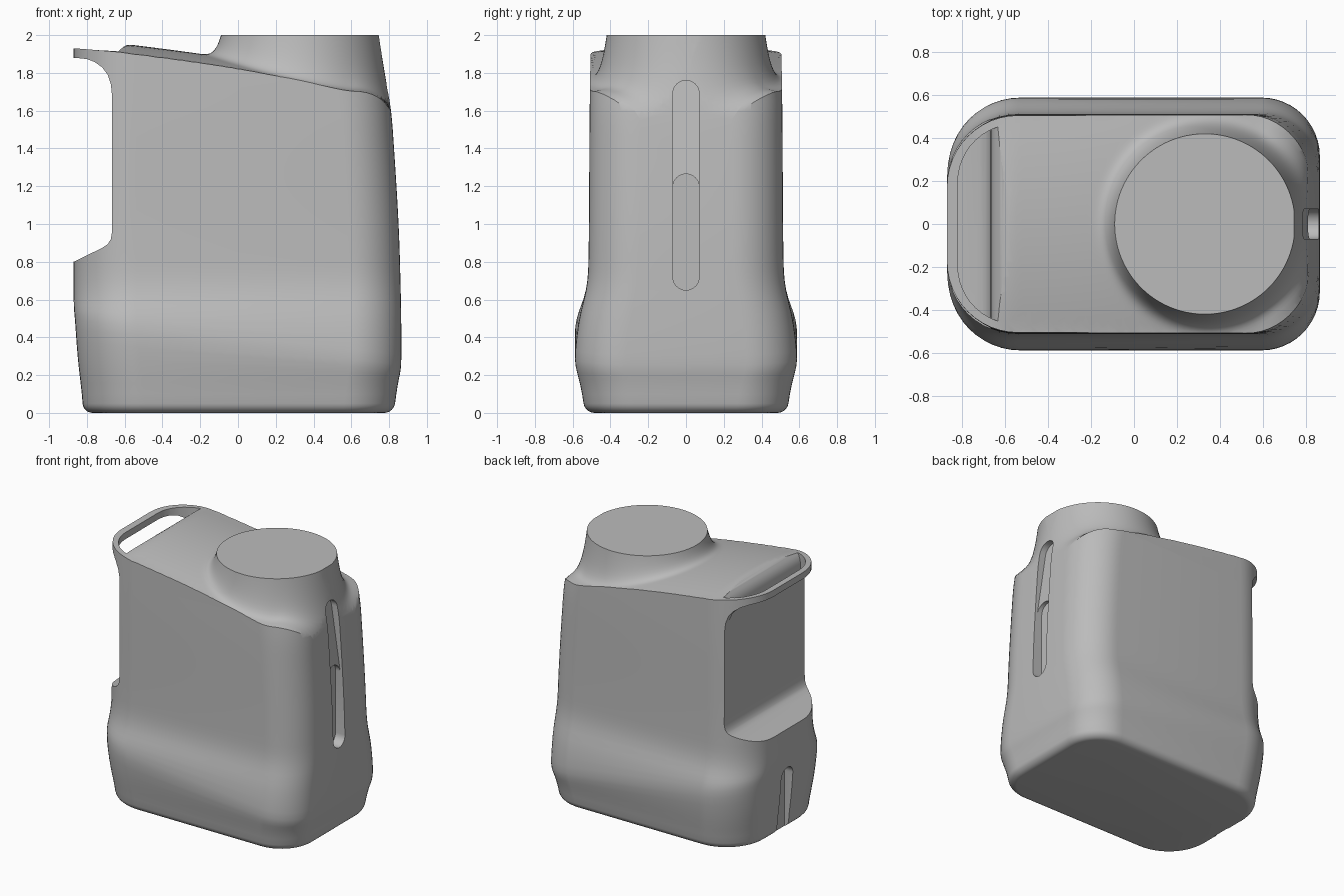
import bpy, bmesh, math

if "Cube" in bpy.data.objects:
    bpy.data.objects.remove(bpy.data.objects["Cube"], do_unlink=True)

grey = bpy.data.materials.new("plain grey")
grey.use_nodes = True
grey.diffuse_color = (0.5, 0.5, 0.5, 1)
grey.node_tree.nodes["Principled BSDF"].inputs["Base Color"].default_value = (0.5, 0.5, 0.5, 1)


def clamp(t):
    return max(0.0, min(1.0, t))


def spline(points, z):
    """Smooth curve through (z, value) pairs."""
    n = len(points)
    if z <= points[0][0]:
        return points[0][1]
    if z >= points[-1][0]:
        return points[-1][1]

    def slope(i):
        a, b = points[max(i - 1, 0)], points[min(i + 1, n - 1)]
        return (b[1] - a[1]) / (b[0] - a[0])
    i = max(k for k in range(n - 1) if points[k][0] <= z)
    (z0, v0), (z1, v1) = points[i], points[i + 1]
    h = z1 - z0
    t = (z - z0) / h
    bump = t * t * (3 - 2 * t)
    return (v0 + (v1 - v0) * bump + h * t * (1 - t) ** 2 * slope(i)
            - h * t * t * (1 - t) * slope(i + 1))


def outline(left, right, half, r_left, r_right, steps=12):
    """Rounded rectangle in plan, counter-clockwise."""
    corners = [(right - r_right, half - r_right, r_right),
               (left + r_left, half - r_left, r_left),
               (left + r_left, r_left - half, r_left),
               (right - r_right, r_right - half, r_right)]
    pts = []
    for quarter, (cx, cy, r) in enumerate(corners):
        for k in range(steps + 1):
            a = math.pi / 2 * (quarter + k / steps)
            pts.append((cx + r * math.cos(a), cy + r * math.sin(a)))
    return pts


def loft(name, rings):
    """Closed solid through rings of equal length, facing outward."""
    bm = bmesh.new()
    rows = [[bm.verts.new(p) for p in ring] for ring in rings]
    for a, b in zip(rows, rows[1:]):
        for i in range(len(a)):
            j = (i + 1) % len(a)
            bm.faces.new((a[i], a[j], b[j], b[i]))
    bm.faces.new(rows[0][::-1])
    bm.faces.new(rows[-1])
    bm.normal_update()
    if bm.calc_volume(signed=True) < 0:
        bmesh.ops.reverse_faces(bm, faces=bm.faces[:])
    mesh = bpy.data.meshes.new(name)
    bm.to_mesh(mesh)
    bm.free()
    mesh.materials.append(grey)
    obj = bpy.data.objects.new(name, mesh)
    bpy.context.scene.collection.objects.link(obj)
    return obj


def cut(target, cutter):
    cutter.hide_render = True
    mod = target.modifiers.new("cut", 'BOOLEAN')
    mod.operation, mod.solver, mod.object = 'DIFFERENCE', 'EXACT', cutter
    bpy.context.view_layer.update()
    bpy.context.view_layer.objects.active = target
    bpy.ops.object.modifier_apply(modifier=mod.name)
    bpy.data.objects.remove(cutter, do_unlink=True)


# Jug walls: bulged foot, straight upper part, right end leaning into the neck
HALF = [(0, .535), (.1, .55), (.27, .58), (.37, .588), (.5, .57), (.65, .53),
        (.78, .517), (1.6, .51), (2.2, .50)]
RIGHT = [(0, .825), (.1, .838), (.27, .858), (.4, .865), (.7, .86), (1, .85),
         (1.4, .826), (1.6, .81), (1.75, .785), (2, .745), (2.2, .72)]
LEFT = [(0, -.82), (.1, -.827), (.3, -.855), (.5, -.868), (.7, -.87), (2.2, -.87)]
FOOT = .05
levels = [FOOT * (1 - math.cos(math.pi / 2 * k / 6)) for k in range(7)]
levels += [FOOT + .05 * k for k in range(1, 43)]
rings = []
for z in levels:
    inset = FOOT - math.sqrt(max(0, FOOT ** 2 - max(0, FOOT - z) ** 2))
    pts = outline(spline(LEFT, z) + inset, spline(RIGHT, z) - inset,
                  spline(HALF, z) - inset, .33 - inset, .27 - inset)
    # the widest line of the foot drops toward the right end
    tilt = .11 * math.exp(-((z - .37) / .15) ** 2) * clamp(z / .1 - .5)
    rings.append([(x, y, z - tilt * x) for x, y in pts])
jug = loft("jug_body", rings)

# Sloping crowned shoulder, flared up into the round neck
NECK_X, NECK_R, FLARE = .33, .42, .13
EDGE = [(-2, 2.0), (-.87, 1.93), (-.67, 1.912), (0, 1.82), (.6, 1.70)]


def shoulder(x, y):
    z = spline(EDGE, x)
    z -= .2 * (1 - math.sqrt(1 - clamp((x - .6) / .22) ** 2))
    fade = clamp((x + .74) / .18)
    z += .05 * fade * fade * (3 - 2 * fade) * max(0, 1 - (y / .51) ** 2)
    rise = clamp(1 - (math.hypot(x - NECK_X, y) - NECK_R) / FLARE) ** 4
    return z + (2 - z) * rise


radii = [NECK_R + FLARE * (k / 12) ** 1.5 for k in range(13)]
radii += [NECK_R + FLARE + .03 * k for k in range(1, 36)]
SIDES = 96
angles = [2 * math.pi * k / SIDES for k in range(SIDES)]
rings = []
for r in radii:
    plan = [(NECK_X + r * math.cos(a), r * math.sin(a)) for a in angles]
    rings.append([(x, y, shoulder(x, y)) for x, y in plan])
rings.append([(x, y, 2.5) for x, y, z in rings[-1]])
cut(jug, loft("shoulder_cutter", rings))

# Hand recess below the handle
recess = [(-1.2, 1.88), (-.86, 1.88), (-.80, 1.873), (-.76, 1.858), (-.72, 1.83),
          (-.69, 1.79), (-.673, 1.74), (-.667, 1.68), (-.667, .96), (-.673, .92),
          (-.69, .893), (-.72, .873), (-.87, .80), (-1.2, .63)]
cut(jug, loft("recess_cutter", [[(x, y, z) for x, z in recess] for y in (-1, 1)]))

# Opening inside the handle loop, its floor rounding over the shoulder's edge
floor_line = [(-.82 + .15 * (k / 8) ** 2, 1.7) for k in range(9)]
for k in range(9):
    a = math.pi / 2 * k / 8
    floor_line.append((-.53 - .136 * math.cos(a), 1.83 + .13 * math.sin(a)))
rings = []
for x, z in floor_line:
    h = .195 + .27 * math.sqrt(1 - clamp((-.55 - x) / .27) ** 2)
    rings.append([(x, -h, z), (x, h, z), (x, h, 2.3), (x, -h, 2.3)])
cut(jug, loft("handle_hole_cutter", rings))


# Round-ended grooves in the two ends
def groove(name, low, high, floor, outer, r=.07):
    pts = []
    for centre, start in ((high - r, 0), (low + r, math.pi)):
        for k in range(17):
            a = start + math.pi * k / 16
            pts.append((r * math.cos(a), centre + r * math.sin(a)))
    cut(jug, loft(name, [[(floor(z), y, z) for y, z in pts],
                         [(outer, y, z) for y, z in pts]]))


groove("upper_groove", .9, 1.76, lambda z: .81 - .15 * (z - 1.26), 1.1)
groove("lower_groove", .65, 1.265, lambda z: .78, 1.1)
groove("back_groove", -.3, .5, lambda z: -.79, -1.1)

bpy.ops.object.select_all(action='DESELECT')
jug.select_set(True)
bpy.context.view_layer.objects.active = jug
bpy.ops.object.shade_smooth_by_angle(angle=math.radians(32))
